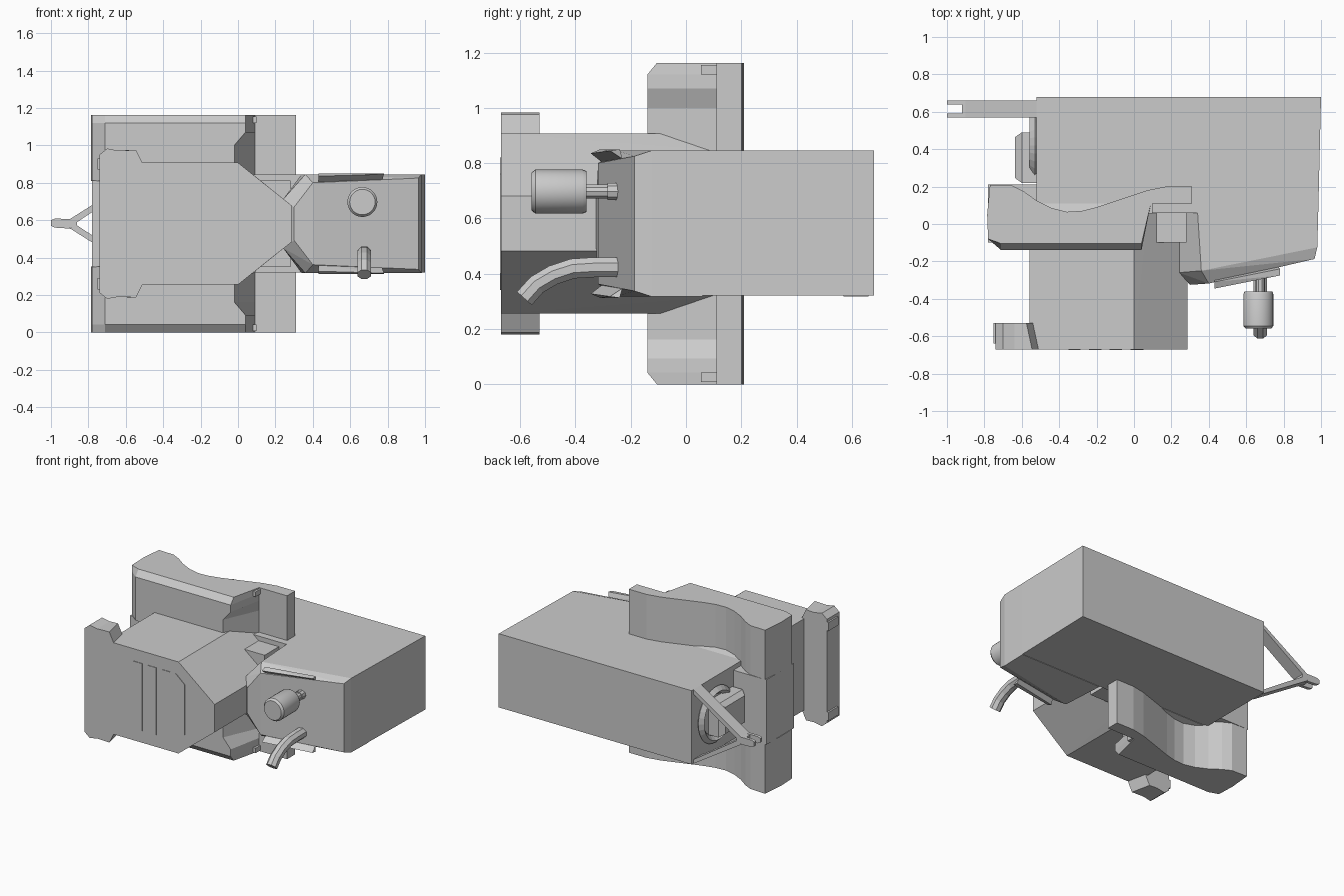
import bpy, bmesh, math
from mathutils import Vector

if "Cube" in bpy.data.objects:
    bpy.data.objects.remove(bpy.data.objects["Cube"])

ZC = 0.581  # mirror plane of the body


def finish(name, bm):
    bmesh.ops.recalc_face_normals(bm, faces=bm.faces)
    me = bpy.data.meshes.new(name)
    bm.to_mesh(me)
    bm.free()
    ob = bpy.data.objects.new(name, me)
    bpy.context.collection.objects.link(ob)
    return ob


def flip(pts, c=ZC):
    return [(x, y, 2 * c - z) for x, y, z in pts]


def hull(name, pts):
    bm = bmesh.new()
    for p in pts:
        bm.verts.new(p)
    bmesh.ops.convex_hull(bm, input=bm.verts)
    bmesh.ops.dissolve_limit(bm, angle_limit=0.01, verts=bm.verts, edges=bm.edges)
    return finish(name, bm)


def box(name, x0, x1, y0, y1, z0, z1):
    return hull(name, [(x, y, z) for x in (x0, x1) for y in (y0, y1) for z in (z0, z1)])


def loft(name, rings):
    bm = bmesh.new()
    vs = [[bm.verts.new(p) for p in r] for r in rings]
    n = len(vs[0])
    for a, b in zip(vs, vs[1:]):
        for i in range(n):
            bm.faces.new((a[i], a[(i + 1) % n], b[(i + 1) % n], b[i]))
    bm.faces.new(vs[0])
    bm.faces.new(vs[-1])
    return finish(name, bm)


def lathe_y(name, x, z, profile, n):
    # profile of (y, radius) turned round an axis along y
    ob = loft(name, [[(x + r * math.cos(2 * math.pi * i / n), y, z + r * math.sin(2 * math.pi * i / n))
                      for i in range(n)] for y, r in profile])
    if n > 12:
        for p in ob.data.polygons:
            p.use_smooth = len(p.vertices) == 4
        ob.data.set_sharp_from_angle(angle=math.radians(30))
    return ob


# main body: rear box and chamfered nose
hull("rear_body", [(x, y, z) for z in (0.32, 0.845)
                   for x, y in ((-0.52, 0.06), (-0.52, 0.68), (1.0, 0.68), (0.985, 0.06))])
nose = [(0.24, 0.06, 0.71), (0.34, 0.06, 0.845), (0.985, 0.06, 0.845),
        (0.24, -0.26, 0.71), (0.30, -0.325, 0.67), (0.36, -0.25, 0.845),
        (0.40, -0.318, 0.80), (0.965, -0.187, 0.825), (0.98, -0.125, 0.845)]
hull("nose_body", nose + flip(nose))

# side flanges with curved back edge and slanted front end
outline = [(-0.77, 0.21), (-0.785, 0.05), (-0.78, -0.08), (-0.71, -0.14), (0.04, -0.14),
           (0.09, 0.11), (0.31, 0.11), (0.31, 0.2), (0.17, 0.2), (0.07, 0.18), (-0.08, 0.13),
           (-0.2, 0.09), (-0.28, 0.07), (-0.36, 0.065), (-0.44, 0.085), (-0.52, 0.125),
           (-0.59, 0.175), (-0.65, 0.205)]
rings = []
for z, dx, ymin in ((0.81, -0.06, -1), (1.0, -0.06, -1), (1.07, 0, -1), (1.12, 0, -1), (1.163, 0, -0.105)):
    rings.append([(x + (dx if i == 4 else 0), max(y, ymin), z) for i, (x, y) in enumerate(outline)])
loft("upper_flange", rings)
loft("lower_flange", [flip(r) for r in rings])
box("flange_filler", -0.78, 0.28, -0.1, 0.21, 0.35, 0.812)
for nm, z0, z1 in (("upper_tab", 1.12, 1.155), ("lower_tab", 0.007, 0.042)):
    box(nm, -0.01, 0.1, 0.055, 0.118, z0, z1)

# central front housing
housing = []
for y in (-0.67, -0.09):
    housing += [(-0.56, y, 0.907), (0.0, y, 0.907), (0.285, y, 0.68)]
housing += [(-0.56, 0.11, 0.845), (0.08, 0.11, 0.845), (0.27, 0.11, 0.69)]
hull("front_housing", housing + flip(housing))

# raised ribs on the housing front
for i, x in enumerate((-0.35, -0.24, -0.13)):
    box("rib_%d" % i, x, x + 0.065, -0.674, -0.66, 0.34, 0.82)
hull("rib_end", [(x, y, z) for y in (-0.674, -0.66) for x, z in
                 ((-0.02, 0.34), (0.05, 0.40), (0.05, 0.76), (-0.02, 0.82))])

# flared end plate
half = [(-0.51, 0.905), (-0.545, 0.975), (-0.64, 0.972), (-0.70, 0.983), (-0.74, 0.95)]
prof = half + [(x, 2 * ZC - z) for x, z in reversed(half)]
loft("end_plate", [[(x, -0.67, z) for x, z in prof],
                   [(x - (0.03 if x > -0.6 else 0.0), -0.53, z) for x, z in prof]])
for nm, z in (("upper_lug", 0.87), ("lower_lug", 0.23)):
    box(nm, -0.752, -0.70, -0.64, -0.53, z, z + 0.06)

# knob on a stem
lathe_y("knob", 0.665, 0.697, [(-0.56, 0.068), (-0.545, 0.08), (-0.375, 0.08), (-0.36, 0.074)], 28)
lathe_y("knob_stem", 0.675, 0.697, [(-0.37, 0.026), (-0.2, 0.026)], 10)
lathe_y("knob_collar", 0.675, 0.697, [(-0.285, 0.033), (-0.22, 0.033)], 10)

# bent lever: octagonal tube swept along a path in the yz plane
path = [(-0.22, 0.423), (-0.33, 0.423), (-0.41, 0.418), (-0.48, 0.395), (-0.54, 0.36), (-0.585, 0.31)]
rings = []
for i, (y, z) in enumerate(path):
    a, b = path[max(i - 1, 0)], path[min(i + 1, len(path) - 1)]
    t = Vector((0, b[0] - a[0], b[1] - a[1])).normalized()
    nrm = Vector((0, -t.z, t.y))
    rings.append([Vector((0.675, y, z)) + 0.039 * (Vector((1, 0, 0)) * math.cos(k) + nrm * math.sin(k))
                  for k in [math.pi * (j + 0.5) / 4 for j in range(8)]])
loft("lever", rings)

# thin fins along the nose edges
fin = [(0.43, -0.345, 0.835), (0.43, -0.30, 0.80), (0.43, -0.31, 0.85),
       (0.78, -0.275, 0.845), (0.77, -0.23, 0.815), (0.78, -0.24, 0.85)]
hull("upper_fin", fin)
hull("lower_fin", flip(fin))

# ring and latch block on the left end of the body
bpy.ops.mesh.primitive_torus_add(major_segments=28, minor_segments=4, major_radius=0.17,
                                 minor_radius=0.028, location=(-0.53, 0.42, ZC),
                                 rotation=(0, math.pi / 2, 0))
bpy.context.object.name = "end_ring"
hull("latch_block", [(x, y, z) for x, d in ((-0.51, 0), (-0.60, 0), (-0.635, 0.025))
                     for y in (0.22 + d, 0.49 - d) for z in (0.46 + d, 0.70 - d)])

# forked bracket: two arms meeting at a slotted tip
arm = [(x, y, z) for y in (0.57, 0.66) for x, z in
       ((-0.90, 0.605), (-0.86, 0.59), (-0.52, 0.815), (-0.52, 0.845))]
hull("upper_arm", arm)
hull("lower_arm", flip(arm))
box("bracket_tip", -0.92, -0.86, 0.57, 0.66, 0.56, 0.605)
for nm, y in (("front_prong", 0.57), ("back_prong", 0.638)):
    hull(nm, [(x, yy, z) for yy in (y, y + 0.022) for x, z in
              ((-1.0, 0.57), (-1.0, 0.6), (-0.98, 0.608), (-0.98, 0.56), (-0.90, 0.555), (-0.90, 0.607))])
